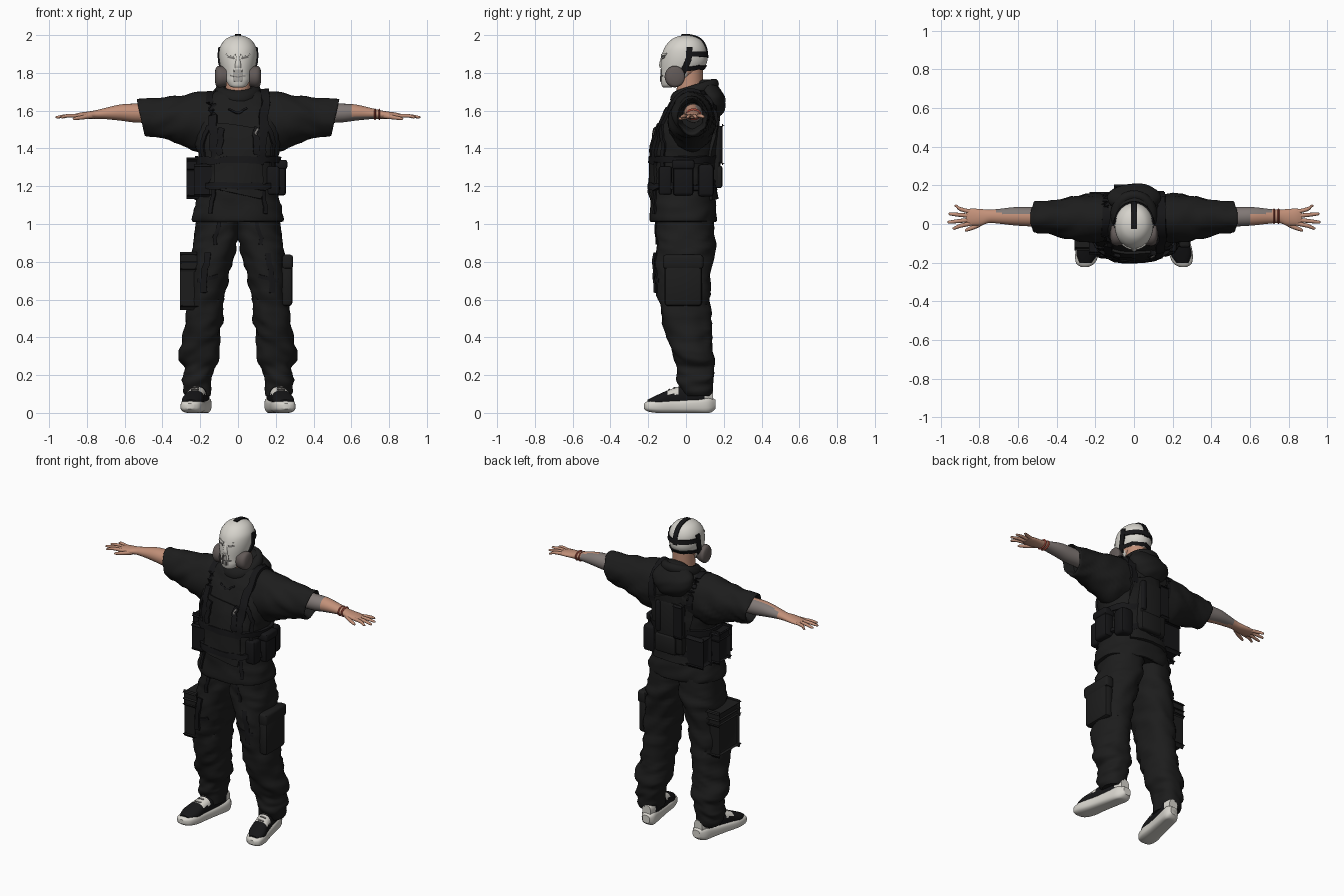
import bpy, bmesh, math
from mathutils import Vector, noise
from mathutils.bvhtree import BVHTree

cube = bpy.data.objects.get("Cube")
if cube:
    bpy.data.objects.remove(cube, do_unlink=True)


def material(name, *rgb):
    m = bpy.data.materials.new(name)
    m.use_nodes = True
    m.diffuse_color = (*rgb, 1)
    bsdf = m.node_tree.nodes["Principled BSDF"]
    bsdf.inputs["Base Color"].default_value = (*rgb, 1)
    bsdf.inputs["Roughness"].default_value = 0.8
    return m


cloth = material("black cloth", .012, .012, .012)
gear = material("black webbing", .008, .008, .009)
white = material("mask white", .68, .66, .61)
shadow = material("mask slot grey", .2, .19, .18)
filter_grey = material("filter grey", .12, .1, .095)
skin = material("skin", .54, .28, .19)
ink = material("inked skin", .22, .19, .18)
red = material("bracelet red", .35, .06, .04)
parts = []


def finish(name, verts, faces, mats, rule=None):
    """Make an object; rule picks a material index from a face centre."""
    mesh = bpy.data.meshes.new(name)
    mesh.from_pydata(verts, [], faces)
    bm = bmesh.new()
    bm.from_mesh(mesh)
    bmesh.ops.recalc_face_normals(bm, faces=bm.faces)
    for f in bm.faces:
        if rule:
            f.material_index = int(rule(f.calc_center_median()))
    bm.to_mesh(mesh)
    bm.free()
    for m in mats:
        mesh.materials.append(m)
    ob = bpy.data.objects.new(name, mesh)
    bpy.context.collection.objects.link(ob)
    parts.append(ob)
    return verts, faces


def tube_faces(rows, n):
    faces = [(r * n + i, r * n + (i + 1) % n, (r + 1) * n + (i + 1) % n, (r + 1) * n + i)
             for r in range(rows - 1) for i in range(n)]
    return faces + [tuple(range(n)), tuple(range((rows - 1) * n, rows * n))]


def smooth(secs, sub):
    """Catmull-Rom interpolation of cross-section parameters."""
    out = []
    for i in range(len(secs) - 1):
        a, b, c, d = (Vector(secs[min(max(i + k, 0), len(secs) - 1)]) for k in (-1, 0, 1, 2))
        for k in range(sub):
            t = k / sub
            out.append(b + (c - a) * t / 2 + (a - b * 2.5 + c * 2 - d / 2) * t ** 2
                       + ((b - c) * 3 + d - a) * t ** 3 / 2)
    return out + [Vector(secs[-1])]


def loft(name, axis, secs, mats, side=1, seg=32, power=2, sub=4, wrinkle=0, warp=None, rule=None):
    """Sections are (position on axis, centre a, centre b, radius a, radius b)."""
    rows, verts = smooth(secs, sub), []
    for t, a, b, ra, rb in rows:
        for i in range(seg):
            c, s = math.cos(math.tau * i / seg), math.sin(math.tau * i / seg)
            u = a + ra * math.copysign(abs(c) ** (2 / power), c)
            v = b + rb * math.copysign(abs(s) ** (2 / power), s)
            p = Vector({"X": (t, u, v), "Y": (u, t, v), "Z": (u, v, t)}[axis])
            out = Vector({"X": (0, c, s), "Y": (c, 0, s), "Z": (c, s, 0)}[axis])
            if wrinkle:
                p += out * wrinkle * noise.noise(Vector((p.x * 9, p.y * 9, p.z * 24 + p.x * 12)))
            if warp:
                p = warp(p)
            verts.append((p.x * side, p.y, p.z))
    return finish(name, verts, tube_faces(len(rows), seg), mats, rule)


def tree(*shapes):
    verts, faces = [], []
    for v, f in shapes:
        faces += [tuple(i + len(verts) for i in face) for face in f]
        verts += v
    return BVHTree.FromPolygons(verts, faces)


def ribbon(name, path, width, thick, target, mat, side=1, cols=3, steps=6):
    """Strap or panel that hugs a target surface along a path."""
    path = [Vector((p[0] * side, p[1], p[2])) for p in path]
    pts = [a.lerp(b, k / steps) for a, b in zip(path, path[1:]) for k in range(steps)] + [path[-1]]
    hits = [target.find_nearest(p)[:2] for p in pts]
    verts = []
    for i, (p, n) in enumerate(hits):
        along = hits[min(i + 1, len(hits) - 1)][0] - hits[max(i - 1, 0)][0]
        across = along.cross(n).normalized() * width / 2
        spots = [target.find_nearest(p + across * (2 * k / (cols - 1) - 1))[:2] for k in range(cols)]
        verts += [q + m * thick for q, m in spots] + [q - m * .004 for q, m in reversed(spots)]
    finish(name, [tuple(v) for v in verts], tube_faces(len(hits), cols * 2), [mat])


def box(name, loc, size, mat, side=1, bevel=.012):
    bm = bmesh.new()
    bmesh.ops.create_cube(bm, size=1)
    for v in bm.verts:
        v.co = Vector((v.co.x * size[0], v.co.y * size[1], v.co.z * size[2])) + Vector(loc)
        v.co.x *= side
    bmesh.ops.bevel(bm, geom=bm.edges[:], offset=bevel, segments=2, affect='EDGES', profile=.5)
    bm.verts.index_update()
    verts = [tuple(v.co) for v in bm.verts]
    faces = [tuple(v.index for v in f.verts) for f in bm.faces]
    bm.free()
    finish(name, verts, faces, [mat])


# Shirt body
torso = loft("shirt_body", "Z", [
    (1.02, 0, -.015, .2, .15), (1.015, 0, -.015, .238, .175), (1.08, 0, -.017, .232, .174),
    (1.15, 0, -.018, .212, .168), (1.25, 0, -.02, .198, .163), (1.35, 0, -.015, .21, .162),
    (1.45, 0, -.005, .232, .158), (1.55, 0, .015, .235, .145), (1.62, 0, .03, .215, .125),
    (1.68, 0, .035, .16, .095), (1.71, 0, .035, .1, .075)],
    [cloth], seg=48, power=2.4, wrinkle=.012)

# Sleeves, arms, hands
sleeves, fingers = [], {"index": (.94, -.022, .003), "middle": (.966, .01, .022),
                        "ring": (.96, .052, .042), "little": (.93, .093, .062)}
for s, word in ((1, "left"), (-1, "right")):
    sleeves.append(loft(word + "_sleeve", "X", [
        (.08, .03, 1.55, .12, .14), (.2, .03, 1.54, .125, .158), (.3, .03, 1.548, .115, .133),
        (.4, .033, 1.56, .092, .112), (.48, .035, 1.56, .08, .1), (.51, .035, 1.563, .076, .096),
        (.508, .035, 1.565, .066, .085), (.45, .035, 1.57, .055, .07)],
        [cloth], s, wrinkle=.014, warp=lambda p: p + Vector((max(p.x - .2, 0) * (p.z - 1.56) * .7, 0, 0))))

    def inked(c):
        x, back = abs(c.x), c.y > .055
        if c.x > 0:
            return x < .6 or (x < .72 and (back or c.z < 1.57))
        return x < .72 and back
    loft(word + "_arm", "X", [
        (.42, .04, 1.585, .05, .05), (.54, .038, 1.587, .05, .05), (.62, .04, 1.59, .047, .043),
        (.7, .04, 1.585, .038, .03), (.75, .04, 1.58, .034, .023), (.79, .035, 1.576, .042, .02),
        (.84, .036, 1.573, .044, .016), (.87, .036, 1.57, .038, .01)], [skin, ink], s, seg=24, rule=inked)
    for finger, (tip, y, root) in fingers.items():
        loft(word + "_" + finger + "_finger", "X", [
            (.84, root, 1.572, .011, .011), (.9, (y + root) / 2, 1.573, .0105, .01),
            (tip - .01, y, 1.566, .008, .007), (tip, y, 1.565, .002, .002)], [skin], s, seg=10, sub=3)
    loft(word + "_thumb", "X", [(.77, .015, 1.573, .014, .014), (.82, -.012, 1.565, .013, .012),
         (.865, -.03, 1.558, .009, .008), (.875, -.034, 1.557, .002, .002)], [skin], s, seg=10, sub=3)
for i, x in enumerate((.725, .748)):
    loft("bracelet_%d" % (i + 1), "X", [(x - .005, .04, 1.581, .036, .026), (x, .04, 1.581, .041, .031),
         (x + .005, .04, 1.581, .036, .026)], [red], seg=24, sub=2)

# Trousers with cargo pockets, shoes
for s, word in ((1, "left"), (-1, "right")):
    leg = tree(loft(word + "_trouser_leg", "Z", [
        (1.06, .1, -.005, .11, .145), (.95, .112, -.004, .118, .158), (.88, .122, -.006, .117, .155),
        (.8, .14, -.01, .11, .15), (.7, .158, -.01, .105, .143), (.6, .17, -.006, .1, .137),
        (.5, .18, 0, .1, .128), (.4, .193, .018, .098, .118), (.33, .2, .033, .106, .11),
        (.28, .2, .047, .106, .108), (.24, .206, .05, .083, .1), (.2, .207, .05, .076, .1),
        (.17, .21, .05, .08, .1), (.12, .21, .055, .068, .085), (.09, .21, .055, .06, .075)],
        [cloth], s, seg=40, power=2.2, wrinkle=.018))
    box(word + "_cargo_pocket", (.258, -.015, .68), (.06, .2, .23), cloth, s, .02)
    box(word + "_pocket_flap", (.262, -.015, .8), (.06, .215, .075), cloth, s, .015)
    ribbon(word + "_thigh_strap", [(.17, -.2, .86), (.19, -.2, .64)], .03, .014, leg, gear, s)
    ribbon(word + "_waist_strap", [(.1, -.2, 1.02), (.12, -.2, .9)], .02, .008, leg, gear, s)
    ribbon(word + "_pocket_band", [(.24, -.17, .7), (.1, -.17, .72)], .02, .006, leg, gear, s)

    def ground(p):
        return Vector((p.x, p.y, max(p.z, 0)))
    loft(word + "_shoe_sole", "Y", [
        (-.222, .255, .035, .02, .014), (-.2, .251, .035, .05, .028), (-.14, .24, .035, .062, .036),
        (-.05, .222, .035, .056, .036), (.05, .202, .038, .053, .04), (.12, .188, .042, .048, .045),
        (.155, .182, .045, .025, .025)], [white], s, power=3, warp=ground)
    loft(word + "_shoe_upper", "Y", [
        (-.203, .251, .055, .03, .015), (-.15, .242, .062, .056, .034), (-.08, .227, .078, .051, .048),
        (0, .21, .09, .047, .058), (.08, .197, .1, .047, .058), (.142, .187, .09, .03, .04)],
        [gear, white], s, power=2.4, rule=lambda c: c.y > .1 or (-.1 < c.y < -.045 and c.z > .1))
    shoe_laces = tree((lambda o: ([tuple(v.co) for v in o.vertices],
                                  [tuple(f.vertices) for f in o.polygons]))(parts[-1].data))
    for k in range(3):
        y = -.1 + k * .03
        ribbon(word + "_lace_%d" % (k + 1), [(.2, y, .15 + k * .01), (.255, y, .15 + k * .01)],
               .01, .004, shoe_laces, shadow, s)

# Neck, masked head
loft("neck", "Z", [(1.6, 0, .03, .075, .075), (1.7, 0, .02, .066, .07), (1.82, 0, .025, .07, .065)], [skin])
head = tree(loft("masked_head", "Z", [
    (1.722, 0, -.098, .025, .02), (1.732, 0, -.092, .045, .036), (1.76, 0, -.07, .064, .064),
    (1.79, 0, -.035, .078, .098), (1.85, 0, -.012, .096, .121), (1.9, 0, -.008, .1, .118),
    (1.94, 0, -.004, .094, .106), (1.975, 0, 0, .07, .079), (1.993, 0, 0, .038, .043),
    (2, 0, 0, .005, .005)], [white, skin], seg=48, rule=lambda c: c.z < 1.82 and c.y > .005))
loft("mask_nose", "Z", [(1.825, 0, -.125, .018, .012), (1.845, 0, -.128, .016, .014),
     (1.89, 0, -.12, .009, .01), (1.91, 0, -.115, .004, .004)], [white], seg=16)
for i in range(-2, 3):
    x = i * .018
    ribbon("mask_vent_%d" % (i + 3), [(x, -.16, 1.818), (x * .8, -.16, 1.75)], .005, .003, head, shadow)
ribbon("mask_vent_bar", [(-.05, -.14, 1.785), (0, -.16, 1.78), (.05, -.14, 1.785)], .006, .004, head, shadow)
ribbon("head_top_strap", [(0, -.03, 2.02), (0, .06, 2), (0, .12, 1.93), (0, .13, 1.88)], .028, .007, head, gear)
for s, word in ((1, "left"), (-1, "right")):
    ribbon(word + "_eye_slit", [(.025, -.15, 1.88), (.068, -.13, 1.888)], .011, .003, head, shadow, s)
    ribbon(word + "_brow_line", [(.02, -.15, 1.897), (.075, -.12, 1.903)], .012, .006, head, white, s)
    ribbon(word + "_back_strap", [(.11, 0, 1.9), (.08, .09, 1.9), (0, .13, 1.9)], .028, .007, head, gear, s)
    ribbon(word + "_side_strap", [(.11, .02, 1.94), (.11, .015, 1.87), (.1, -.02, 1.79)], .03, .008, head, gear, s)
    ribbon(word + "_nape_strap", [(.1, 0, 1.82), (.08, .08, 1.82), (0, .12, 1.82)], .022, .007, head, gear, s)
    loft(word + "_filter", "X", [(.06, -.065, 1.78, .045, .05), (.095, -.06, 1.78, .053, .057),
         (.115, -.055, 1.78, .046, .05), (.123, -.055, 1.78, .02, .022)], [filter_grey], s, seg=24)

# Hood: tilted roll round the neck with a bag hanging behind
roll = []
for i in range(40):
    a = math.tau * i / 40
    for k in range(12):
        b = math.tau * k / 12
        r = 1 + .36 * math.cos(b)
        y = .045 + .095 * math.sin(a) * r
        roll.append((.09 * math.cos(a) * r, y, 1.7 + .32 * (y - .045) + .038 * math.sin(b)))
finish("hood_roll", roll, [(i * 12 + k, i * 12 + (k + 1) % 12, (i + 1) % 40 * 12 + (k + 1) % 12,
       (i + 1) % 40 * 12 + k) for i in range(40) for k in range(12)], [cloth])
loft("hood_bag", "Z", [(1.55, 0, .14, .04, .02), (1.59, 0, .14, .1, .055), (1.65, 0, .14, .135, .07),
     (1.7, 0, .125, .13, .065), (1.75, 0, .11, .08, .045), (1.765, 0, .11, .03, .02)], [cloth], wrinkle=.01)

# Load vest with straps, pouches, back pack
body = tree(torso, *sleeves)
ribbon("vest_front_panel", [(0, -.3, 1.57), (0, -.3, 1.17)], .27, .014, body, cloth, cols=11)
ribbon("vest_back_panel", [(0, .3, 1.56), (0, .3, 1.15)], .29, .016, body, cloth, cols=11)
for z in (1.2, 1.34):
    for y in (-1, 1):
        ribbon("vest_belt", [(-.24, 0, z), (-.15, y * .18, z), (.15, y * .18, z), (.24, 0, z)],
               .035, .019, body, gear)
box("back_pack", (0, .145, 1.36), (.2, .075, .34), cloth, bevel=.025)
box("pack_pocket", (.02, .172, 1.25), (.15, .04, .12), cloth)
for s, word in ((1, "left"), (-1, "right")):
    ribbon(word + "_shoulder_strap", [(.13, .18, 1.5), (.14, .13, 1.64), (.14, .04, 1.73), (.145, -.08, 1.66),
           (.14, -.18, 1.5), (.125, -.2, 1.32)], .045, .017, body, gear, s)
    ribbon(word + "_chest_strap", [(.1, -.2, 1.52), (.1, -.2, 1.36)], .03, .024, body, gear, s)
    ribbon(word + "_side_strap_vest", [(.17, -.17, 1.54), (.21, -.14, 1.42), (.2, -.14, 1.3)],
           .022, .012, body, gear, s)
    ribbon(word + "_hanging_strap", [(.15, -.2, 1.2), (.16, -.2, 1.06)], .022, .008, body, gear, s)
    box(word + "_side_pouch", (.22, -.015, 1.24), (.07, .11, .18), gear, s, .018)
    box(word + "_side_pouch_flap", (.223, -.015, 1.315), (.076, .12, .05), gear, s)
    box(word + "_front_pouch", (.185, -.11, 1.23), (.07, .07, .15), gear, s)
    box(word + "_rear_pouch", (.17, .105, 1.23), (.085, .085, .17), gear, s, .018)
    box(word + "_pack_tube", (.075, .178, 1.42), (.035, .03, .2), gear, s)
ribbon("chest_buckle", [(.1, -.2, 1.5), (.1, -.2, 1.48)], .008, .03, body, shadow)
ribbon("collar_cord", [(-.05, -.12, 1.62), (0, -.14, 1.6), (.05, -.12, 1.62)], .01, .008, body, gear)

# Smooth shading with sharp creases kept
for ob in parts:
    ob.select_set(True)
bpy.context.view_layer.objects.active = parts[0]
bpy.ops.object.shade_smooth_by_angle(angle=math.radians(45))
